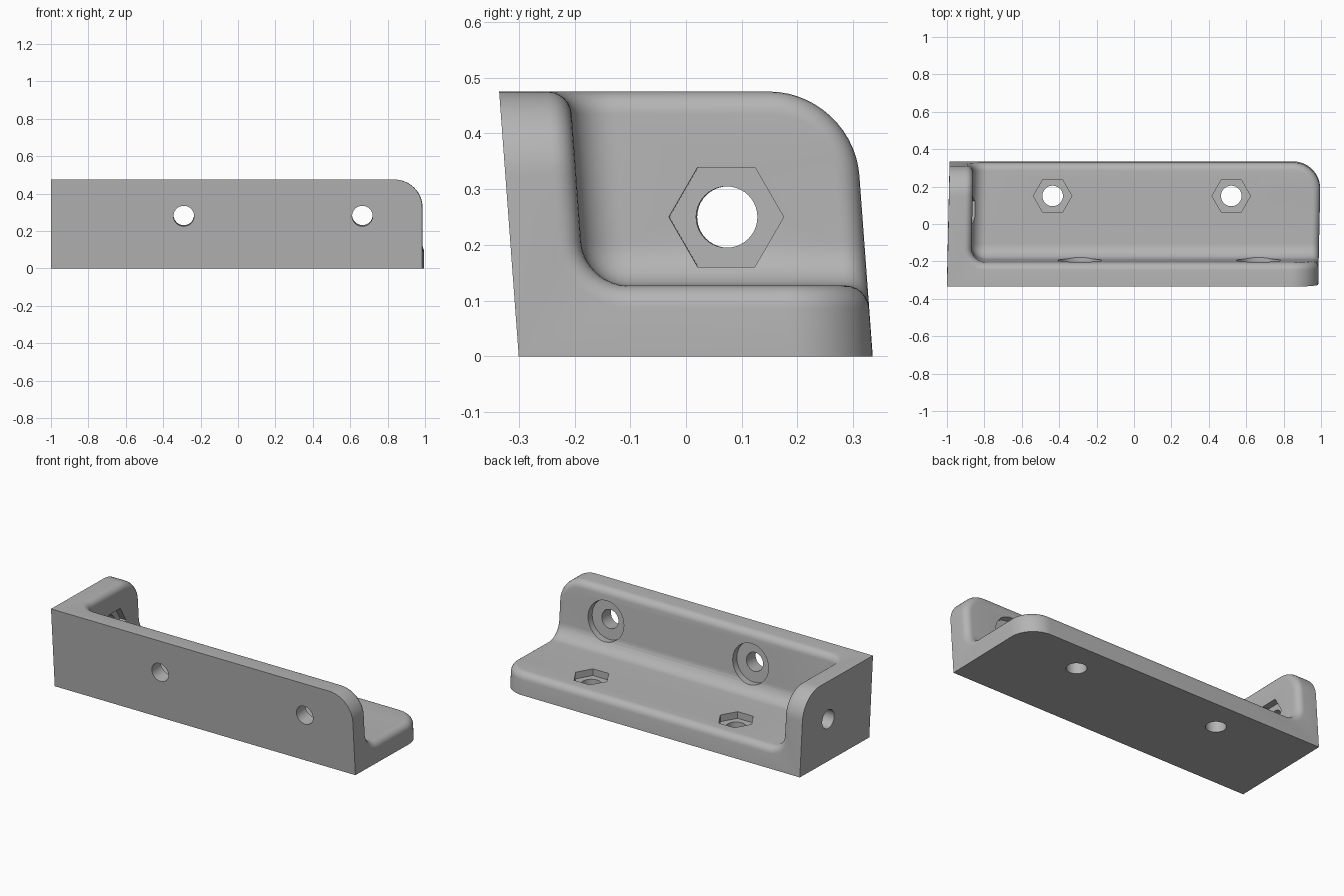
import bpy, bmesh, math
from mathutils import Vector, Matrix

if "Cube" in bpy.data.objects:
    bpy.data.objects.remove(bpy.data.objects["Cube"])

L, W, H, T = 1.985, 0.635, 0.475, 0.127   # length, depth, height, wall thickness
X0, Y0 = -1.0, -0.30                      # outer corner
KX, KY = 0.022, -0.074                    # lean of the end plate and the front wall

grey = bpy.data.materials.new("grey")
grey.diffuse_color = (0.46, 0.46, 0.46, 1)
grey.use_nodes = True
grey.node_tree.nodes["Principled BSDF"].inputs["Base Color"].default_value = grey.diffuse_color


def bevel(bm, edges, radius, segments):
    bmesh.ops.bevel(bm, geom=edges, offset=radius, offset_type='OFFSET', segments=segments,
                    profile=0.5, affect='EDGES', clamp_overlap=False)


def near(a, b):
    return abs(a - b) < 1e-4


# Three plates meeting at one corner: a box with a smaller box removed
bm = bmesh.new()
size = (L, W, H)
grid = {}


def vert(p):
    if p not in grid:
        grid[p] = bm.verts.new(p)
    return grid[p]


for axis in range(3):
    u, v = (axis + 1) % 3, (axis + 2) % 3

    def face(at, uv, flip):
        pts = []
        for a, b in uv:
            p = [0, 0, 0]
            p[axis], p[u], p[v] = at, a, b
            pts.append(vert(tuple(p)))
        bm.faces.new(pts[::-1] if flip else pts)
    A, B = size[u], size[v]
    face(0, [(0, 0), (A, 0), (A, B), (0, B)], True)                              # outside
    face(size[axis], [(0, 0), (A, 0), (A, T), (T, T), (T, B), (0, B)], False)    # rim
    face(T, [(T, T), (A, T), (A, B), (T, B)], False)                             # inside
bm.normal_update()

# Large round on the free corner of each plate
corners = []
for e in bm.edges:
    a, b = e.verts[0].co, e.verts[1].co
    full = sum(near(a[i], size[i]) and near(b[i], size[i]) for i in range(3))
    if full == 2 and near((a - b).length, T):
        corners.append(e)
bevel(bm, corners, 0.15, 14)

# Concave fillets between the plates
fillets = [e for e in bm.edges
           if sum(near(e.verts[0].co[i], T) and near(e.verts[1].co[i], T) for i in range(3)) == 2
           and (e.verts[0].co - e.verts[1].co).length > 0.2]
bevel(bm, fillets, 0.078, 8)


# Soft rounding along the inner rim
def on_rim(f):
    c, n = f.calc_center_median(), f.normal
    for i in range(3):
        if n[i] > 0.999 and all(near(w.co[i], size[i]) for w in f.verts):
            return True
    return False


def outer(f):
    # outside faces and the rounded ends spanning the plate thickness
    return any(near(w.co[i], 0) for w in f.verts for i in range(3))


bm.normal_update()
rim = [e for e in bm.edges if len(e.link_faces) == 2
       and sum(outer(f) for f in e.link_faces) == 1]
bevel(bm, rim, 0.04, 6)

# Lean the plates
for w in bm.verts:
    x, y, z = w.co
    w.co = (X0 + x + KX * y, Y0 + y + KY * z, z)
bmesh.ops.recalc_face_normals(bm, faces=bm.faces)
me = bpy.data.meshes.new("corner_bracket")
bm.to_mesh(me)
bm.free()
bracket = bpy.data.objects.new("corner_bracket", me)
bpy.context.collection.objects.link(bracket)
me.materials.append(grey)


# Screw holes and their recesses
def cut(start, direction, across, radius, sides, length):
    z = Vector(direction).normalized()
    x = Vector(across)
    x = (x - z * x.dot(z)).normalized()
    y = z.cross(x)
    rot = Matrix((x, y, z)).transposed().to_4x4()
    m = Matrix.Translation(Vector(start) + z * length / 2) @ rot
    c = bmesh.new()
    ring = [[c.verts.new(m @ Vector((radius * math.cos(2 * math.pi * i / sides),
                                     radius * math.sin(2 * math.pi * i / sides), h)))
             for i in range(sides)] for h in (-length / 2, length / 2)]
    c.faces.new(ring[0][::-1])
    c.faces.new(ring[1])
    for i in range(sides):
        j = (i + 1) % sides
        c.faces.new((ring[0][i], ring[0][j], ring[1][j], ring[1][i]))
    cm = bpy.data.meshes.new("cutter")
    c.to_mesh(cm)
    c.free()
    cm.materials.append(grey)
    ob = bpy.data.objects.new("cutter", cm)
    ob.hide_render = True
    bpy.context.collection.objects.link(ob)
    mod = bracket.modifiers.new("cut", 'BOOLEAN')
    mod.operation, mod.solver, mod.object = 'DIFFERENCE', 'EXACT', ob
    bpy.ops.object.modifier_apply(modifier=mod.name)
    bpy.data.objects.remove(ob)


def drill(outside, inward, across, recess_radius, sides, depth=0.04):
    d = Vector(inward).normalized()
    p = Vector(outside)
    cut(p - d * 0.05, d, across, 0.055, 40, 0.3)
    cut(p + d * (T - depth), d, across, recess_radius, sides, 0.14)


bpy.context.view_layer.objects.active = bracket
bracket.select_set(True)
for x in (-0.29, 0.665):                                   # front wall, round recess
    drill((x, Y0 + KY * 0.28, 0.28), (0, 1, -KY), (1, 0, 0), 0.118, 48)
for x in (-0.435, 0.52):                                   # base, hexagonal recess
    drill((x, 0.15, 0), (0, 0, 1), (1, 0, 0), 0.103, 6)
drill((X0 + KX * 0.4, 0.075, 0.25), (1, -KX, 0), (0, 1, 0), 0.103, 6)   # end plate

bpy.ops.object.shade_smooth_by_angle(angle=math.radians(30))
